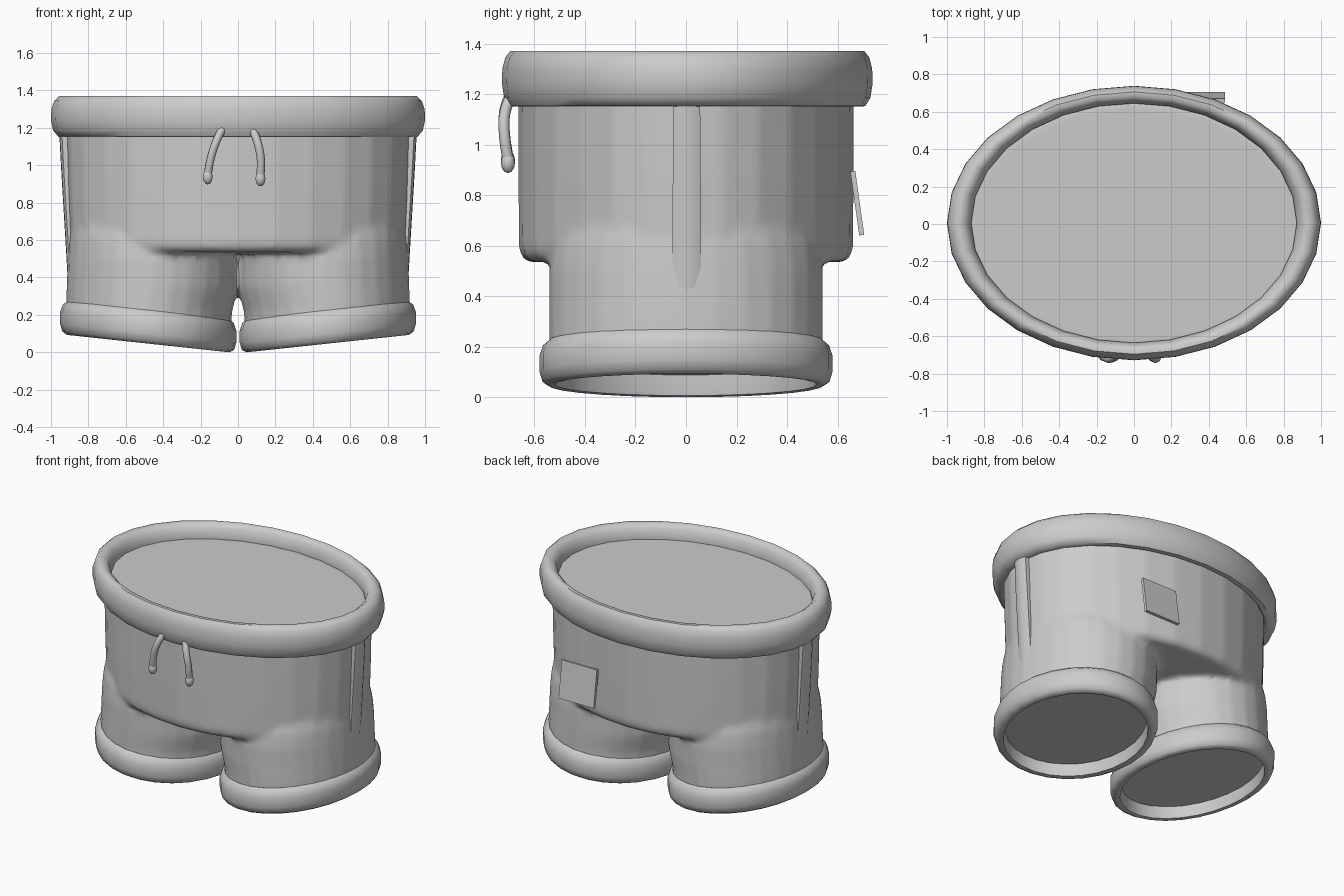
import bpy, bmesh, math
from mathutils import Matrix, Vector

if "Cube" in bpy.data.objects:
    bpy.data.objects.remove(bpy.data.objects["Cube"])

SEG = 28


def finish(bm, name, angle=40):
    bmesh.ops.recalc_face_normals(bm, faces=bm.faces)
    me = bpy.data.meshes.new(name)
    bm.to_mesh(me)
    bm.free()
    ob = bpy.data.objects.new(name, me)
    bpy.context.collection.objects.link(ob)
    smooth(ob, angle)
    return ob


def smooth(ob, angle=40):
    bpy.ops.object.select_all(action='DESELECT')
    ob.select_set(True)
    bpy.context.view_layer.objects.active = ob
    bpy.ops.object.shade_smooth_by_angle(angle=math.radians(angle))


def loft(name, rings, closed=False, angle=40):
    """Elliptical loft; ring = (cx, cy, rx, ry, z, slope along x)."""
    bm = bmesh.new()
    loops = []
    for cx, cy, rx, ry, z, s in rings:
        pts = []
        for i in range(SEG):
            a = 2 * math.pi * i / SEG
            x = rx * math.cos(a)
            pts.append(bm.verts.new((cx + x, cy + ry * math.sin(a), z + s * x)))
        loops.append(pts)
    n = len(loops)
    for k in range(n if closed else n - 1):
        a, b = loops[k], loops[(k + 1) % n]
        for i in range(SEG):
            j = (i + 1) % SEG
            bm.faces.new((a[i], a[j], b[j], b[i]))
    if not closed:
        bm.faces.new(loops[0])
        bm.faces.new(loops[-1])
    return finish(bm, name, angle)


# seat: elliptical body with rounded lower ledge
shorts = loft("shorts_body", [
    (0, 0, .86, .62, .535, 0), (0, 0, .89, .65, .55, 0), (0, 0, .902, .662, .59, 0),
    (0, 0, .912, .664, .85, 0), (0, 0, .92, .664, 1.15, 0), (0, 0, .92, .67, 1.275, 0)])

# legs, fused into the seat
for s in (1, -1):
    leg = loft("leg_cutter", [
        (s * .478, 0, .44, .54, .13, s * .107), (s * .475, 0, .443, .541, .25, s * .08),
        (s * .457, 0, .459, .543, .36, s * .03), (s * .452, 0, .458, .543, .50, 0),
        (s * .452, 0, .452, .53, .60, 0), (s * .45, 0, .42, .44, .85, 0)])
    mod = shorts.modifiers.new("join_leg", 'BOOLEAN')
    mod.operation = 'UNION'
    mod.solver = 'EXACT'
    mod.object = leg
    bpy.context.view_layer.objects.active = shorts
    bpy.ops.object.modifier_apply(modifier=mod.name)
    bpy.data.objects.remove(leg)

# soften the joint like a sculpted mesh
smooth(shorts, 45)
rem = shorts.modifiers.new("remesh", 'REMESH')
rem.mode = 'VOXEL'
rem.voxel_size = .02
rem.use_smooth_shade = True
soft = shorts.modifiers.new("soften", 'SMOOTH')
soft.factor = .5
soft.iterations = 4
for name in ("remesh", "soften"):
    bpy.ops.object.modifier_apply(modifier=name)
smooth(shorts, 45)

# waistband: padded ring
band = [(.05, 1.15), (.09, 1.152), (.118, 1.185), (.13, 1.24), (.128, 1.30),
        (.112, 1.345), (.085, 1.37), (.05, 1.37), (.018, 1.345), (0, 1.29), (0, 1.22)]
loft("waistband", [(0, .005, .87 + o, .64 + o * .72, z, 0) for o, z in band], True, 50)

# leg hems: tilted padded rings
hem = [(-.04, .05), (-.015, .046), (.01, .061), (.022, .10), (.022, .165),
       (.008, .205), (-.015, .225), (-.04, .22), (-.05, .14)]
for s, side in ((1, "right"), (-1, "left")):
    loft("hem_" + side, [(s * .48, 0, .449 + o, .558 + o, z, s * .107) for o, z in hem],
         True, 50)

# side stripes: bowed strips, tapering into the legs
for s, side in ((1, "right"), (-1, "left")):
    bm = bmesh.new()
    rows = []
    for x, z, w in ((.927, 1.16, .053), (.916, .95, .055), (.902, .72, .056),
                    (.890, .52, .056), (.882, .38, .055)):
        row = []
        for t, d in ((-1, -.03), (-1, .014), (-.55, .025), (0, .028), (.55, .025),
                     (1, .014), (1, -.03)):
            row.append(bm.verts.new((s * (x + d), .003 + t * w, z)))
        rows.append(row)
    for a, b in zip(rows, rows[1:]):
        for i in range(7):
            j = (i + 1) % 7
            bm.faces.new((a[i], a[j], b[j], b[i]))
    bm.faces.new(rows[0])
    bm.faces.new(rows[-1])
    finish(bm, "side_stripe_" + side, 45)

# drawstrings with knotted ends
cords = {
    "left": [(-.07, -.685, 1.22), (-.115, -.718, 1.13), (-.145, -.718, 1.04), (-.162, -.705, .95)],
    "right": [(.07, -.685, 1.21), (.105, -.718, 1.12), (.122, -.718, 1.03), (.12, -.705, .94)]}
for side, pts in cords.items():
    cu = bpy.data.curves.new("drawstring_" + side, 'CURVE')
    cu.dimensions = '3D'
    cu.bevel_depth = .022
    cu.bevel_resolution = 2
    cu.use_fill_caps = True
    cu.resolution_u = 4
    sp = cu.splines.new('BEZIER')
    sp.bezier_points.add(len(pts) - 1)
    for p, co in zip(sp.bezier_points, pts):
        p.co = co
        p.handle_left_type = p.handle_right_type = 'AUTO'
    ob = bpy.data.objects.new("drawstring_" + side, cu)
    bpy.context.collection.objects.link(ob)
    bm = bmesh.new()
    end = Vector(pts[-1]) + Vector((0, 0, -.012))
    bmesh.ops.create_uvsphere(bm, u_segments=10, v_segments=6, radius=1,
                              matrix=Matrix.Translation(end) @ Matrix.Diagonal((.028, .028, .041, 1)))
    finish(bm, "drawstring_knot_" + side, 60)

# back patch: thin plate leaning away from the seat
bm = bmesh.new()
bmesh.ops.create_cube(bm, size=1, matrix=Matrix.Translation((.352, .678, .768))
                      @ Matrix.Rotation(math.radians(8), 4, 'X')
                      @ Matrix.Diagonal((.27, .02, .256, 1)))
finish(bm, "back_patch", 30)
